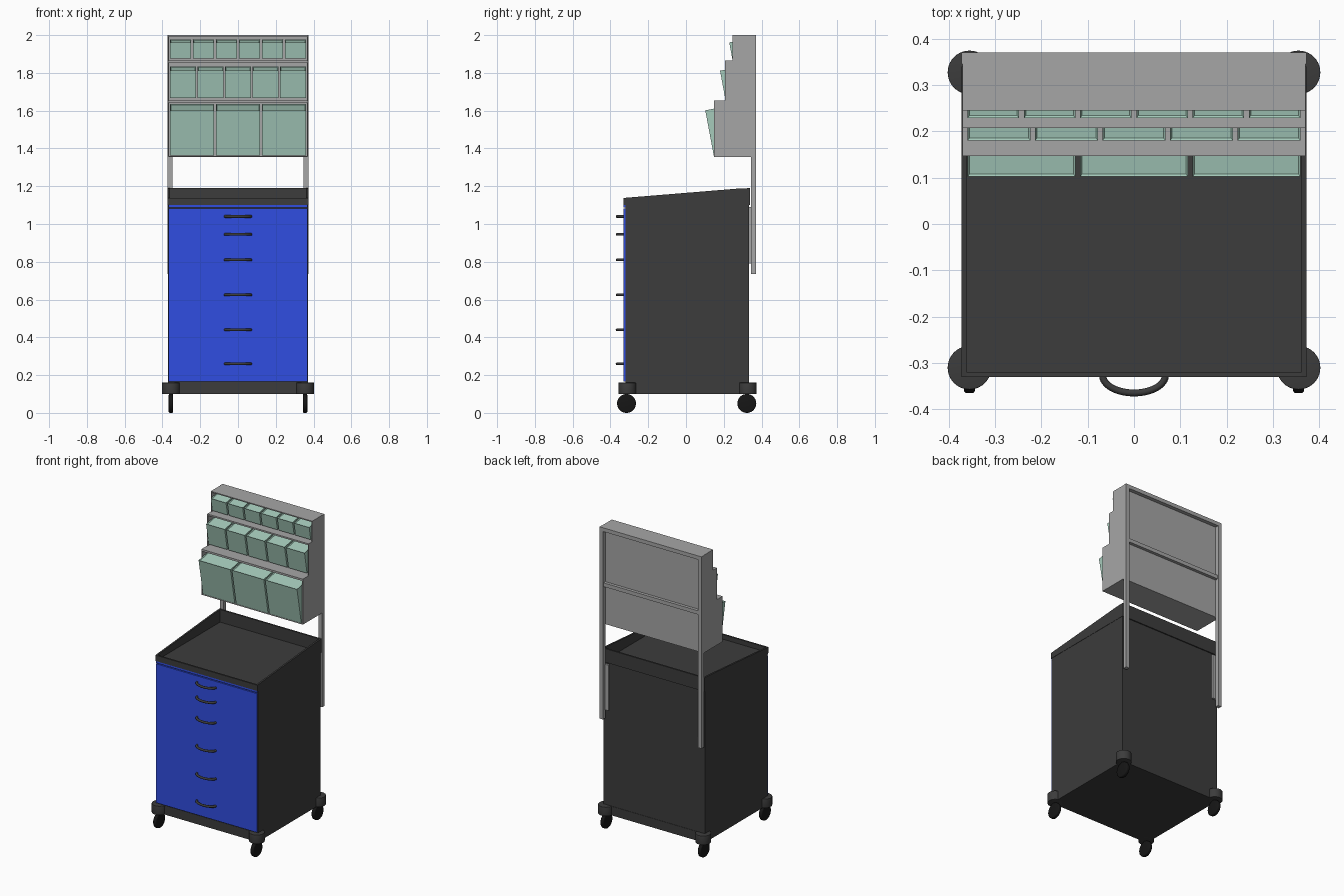
import bpy, bmesh, math
from mathutils import Matrix, Vector

if "Cube" in bpy.data.objects:
    bpy.data.objects.remove(bpy.data.objects["Cube"])


def material(name, rgb):
    m = bpy.data.materials.new(name)
    m.diffuse_color = (*rgb, 1)
    m.use_nodes = True
    m.node_tree.nodes["Principled BSDF"].inputs["Base Color"].default_value = m.diffuse_color
    return m


DARK = material("dark_grey", (0.045, 0.045, 0.045))
BLACK = material("black_rubber", (0.008, 0.008, 0.008))
BLUE = material("blue", (0.03, 0.075, 0.75))
GREEN = material("pale_green", (0.38, 0.6, 0.5))
GREY = material("mid_grey", (0.38, 0.38, 0.38))


def finish(name, bm, mat):
    bmesh.ops.recalc_face_normals(bm, faces=bm.faces)
    me = bpy.data.meshes.new(name)
    bm.to_mesh(me)
    bm.free()
    me.materials.append(mat)
    ob = bpy.data.objects.new(name, me)
    bpy.context.collection.objects.link(ob)
    return ob


def smooth(ob):
    bpy.ops.object.select_all(action='DESELECT')
    ob.select_set(True)
    bpy.context.view_layer.objects.active = ob
    bpy.ops.object.shade_smooth_by_angle(angle=math.radians(35))


def box(name, x, y, z, mat):
    """Box from (min, max) pairs."""
    bm = bmesh.new()
    bmesh.ops.create_cube(bm, size=1)
    for v in bm.verts:
        v.co = Vector([p[0] + (p[1] - p[0]) * (c + 0.5) for p, c in zip((x, y, z), v.co)])
    return finish(name, bm, mat)


def prism(name, profile, x0, x1, mat):
    """Extrude a (y, z) profile along x."""
    bm = bmesh.new()
    f = bm.faces.new([bm.verts.new((x0, y, z)) for y, z in profile])
    new = bmesh.ops.extrude_face_region(bm, geom=[f])['geom']
    bmesh.ops.translate(bm, vec=(x1 - x0, 0, 0),
                        verts=[g for g in new if isinstance(g, bmesh.types.BMVert)])
    return finish(name, bm, mat)


def cylinder(name, r, depth, centre, mat, axis='Z', bevel=0.0):
    bm = bmesh.new()
    bmesh.ops.create_cone(bm, cap_ends=True, segments=40, radius1=r, radius2=r, depth=depth)
    if bevel:
        rims = [e for e in bm.edges if any(len(f.verts) > 4 for f in e.link_faces)]
        bmesh.ops.bevel(bm, geom=rims, offset=bevel, segments=3, profile=0.5, affect='EDGES')
    if axis == 'X':
        bm.transform(Matrix.Rotation(math.pi / 2, 4, 'Y'))
    bm.transform(Matrix.Translation(centre))
    ob = finish(name, bm, mat)
    smooth(ob)
    return ob


# Cabinet body, base and blue drawer fronts
box("cabinet_body", (-0.37, 0.37), (-0.32, 0.333), (0.16, 1.10), DARK)
box("base_plinth", (-0.37, 0.37), (-0.322, 0.335), (0.10, 0.16), DARK)
box("drawer_fronts", (-0.368, 0.368), (-0.33, -0.32), (0.166, 1.082), BLUE)
box("top_front_strip", (-0.368, 0.368), (-0.33, -0.32), (1.088, 1.10), BLUE)

# Corner bumpers and casters
for sx, side in ((-1, "left"), (1, "right")):
    for y, wy, end in ((-0.31, -0.315, "front"), (0.327, 0.322, "rear")):
        tag = f"{end}_{side}"
        cylinder(f"bumper_{tag}", 0.047, 0.06, (sx * 0.355, y, 0.13), DARK, bevel=0.002)
        cylinder(f"caster_wheel_{tag}", 0.05, 0.024, (sx * 0.355, wy, 0.05), BLACK, 'X', 0.007)
        cylinder(f"caster_stem_{tag}", 0.010, 0.03, (sx * 0.355, wy, 0.095), BLACK)

# Sloping-rim tray on top
T = 0.011
Y0, Y1 = -0.33, 0.34
box("tray_floor", (-0.372, 0.372), (Y0, Y1), (1.10, 1.107), DARK)
rim = [(Y0, 1.10), (Y1, 1.10), (Y1, 1.19), (0.27, 1.187), (Y0, 1.138)]
prism("tray_side_left", rim, -0.372, -0.372 + T, DARK)
prism("tray_side_right", rim, 0.372 - T, 0.372, DARK)
box("tray_front_lip", (-0.372 + T, 0.372 - T), (Y0, Y0 + T), (1.10, 1.138), DARK)
box("tray_back_wall", (-0.372 + T, 0.372 - T), (Y1 - T, Y1), (1.10, 1.19), DARK)

# Bowed drawer handles
for i, z in enumerate((1.04, 0.945, 0.81, 0.625, 0.44, 0.26)):
    cu = bpy.data.curves.new(f"drawer_handle_{i + 1}", 'CURVE')
    cu.dimensions = '3D'
    cu.bevel_depth = 0.0075
    cu.bevel_resolution = 3
    cu.use_fill_caps = True
    sp = cu.splines.new('POLY')
    n = 20
    sp.points.add(n)
    for k in range(n + 1):
        a = math.pi * k / n
        sp.points[k].co = (-0.068 * math.cos(a), -0.326 - 0.0385 * math.sin(a), z, 1)
    sp.use_smooth = True
    cu.materials.append(DARK)
    bpy.context.collection.objects.link(bpy.data.objects.new(cu.name, cu))

# Rear posts, mounting brackets and cross rails
for s, side in ((-1, "left"), (1, "right")):
    xs = sorted((s * 0.347, s * 0.372))
    box(f"post_{side}", xs, (0.345, 0.37), (0.735, 2.0), GREY)
    box(f"post_bracket_{side}", sorted((s * 0.325, s * 0.36)), (0.333, 0.346), (0.79, 1.09), GREY)
box("top_rail", (-0.347, 0.347), (0.345, 0.37), (1.975, 2.0), GREY)
box("middle_rail", (-0.347, 0.347), (0.345, 0.365), (1.61, 1.635), GREY)

# Stepped rack shell: side panels, shelves, back
BACK = 0.345
step = [(BACK, 1.355), (0.147, 1.355), (0.147, 1.655), (0.207, 1.655),
        (0.207, 1.865), (0.245, 1.865), (0.245, 2.0), (BACK, 2.0)]
prism("rack_side_left", step, -0.37, -0.365, GREY)
prism("rack_side_right", step, 0.365, 0.37, GREY)
box("rack_back", (-0.365, 0.365), (BACK - 0.006, BACK), (1.355, 2.0), GREY)
for i, (y, z0, z1) in enumerate(((0.147, 1.355, 1.361), (0.147, 1.642, 1.655),
                                 (0.207, 1.855, 1.865), (0.245, 1.993, 2.0))):
    box(f"rack_shelf_{i + 1}", (-0.365, 0.365), (y, BACK - 0.006), (z0, z1), GREY)


def bin_box(name, xc, w, y, z, h, d):
    """Bin tipped forward about its lower front edge, with a rimmed top."""
    bm = bmesh.new()
    bmesh.ops.create_cube(bm, size=1)
    for v in bm.verts:
        v.co = Vector((v.co.x * w, (v.co.y + 0.5) * d, (v.co.z + 0.5) * h))
    bm.normal_update()
    top = max(bm.faces, key=lambda f: f.calc_center_median().z)
    bmesh.ops.inset_region(bm, faces=[top], thickness=0.006)
    bmesh.ops.translate(bm, verts=top.verts[:], vec=(0, 0, -0.006))
    bm.transform(Matrix.Translation((xc, y, z)) @ Matrix.Rotation(math.radians(10.6), 4, 'X'))
    finish(name, bm, GREEN)


# Three rows of tilted bins: count, lower front edge y/z, height, depth
for row, n, y, z, h, d in (("lower", 3, 0.147, 1.362, 0.244, 0.185),
                           ("middle", 5, 0.207, 1.668, 0.146, 0.128),
                           ("upper", 6, 0.245, 1.875, 0.088, 0.088)):
    pitch = 0.728 / n
    for i in range(n):
        bin_box(f"{row}_bin_{i + 1}", -0.364 + pitch * (i + 0.5), pitch - 0.01, y, z, h, d)
